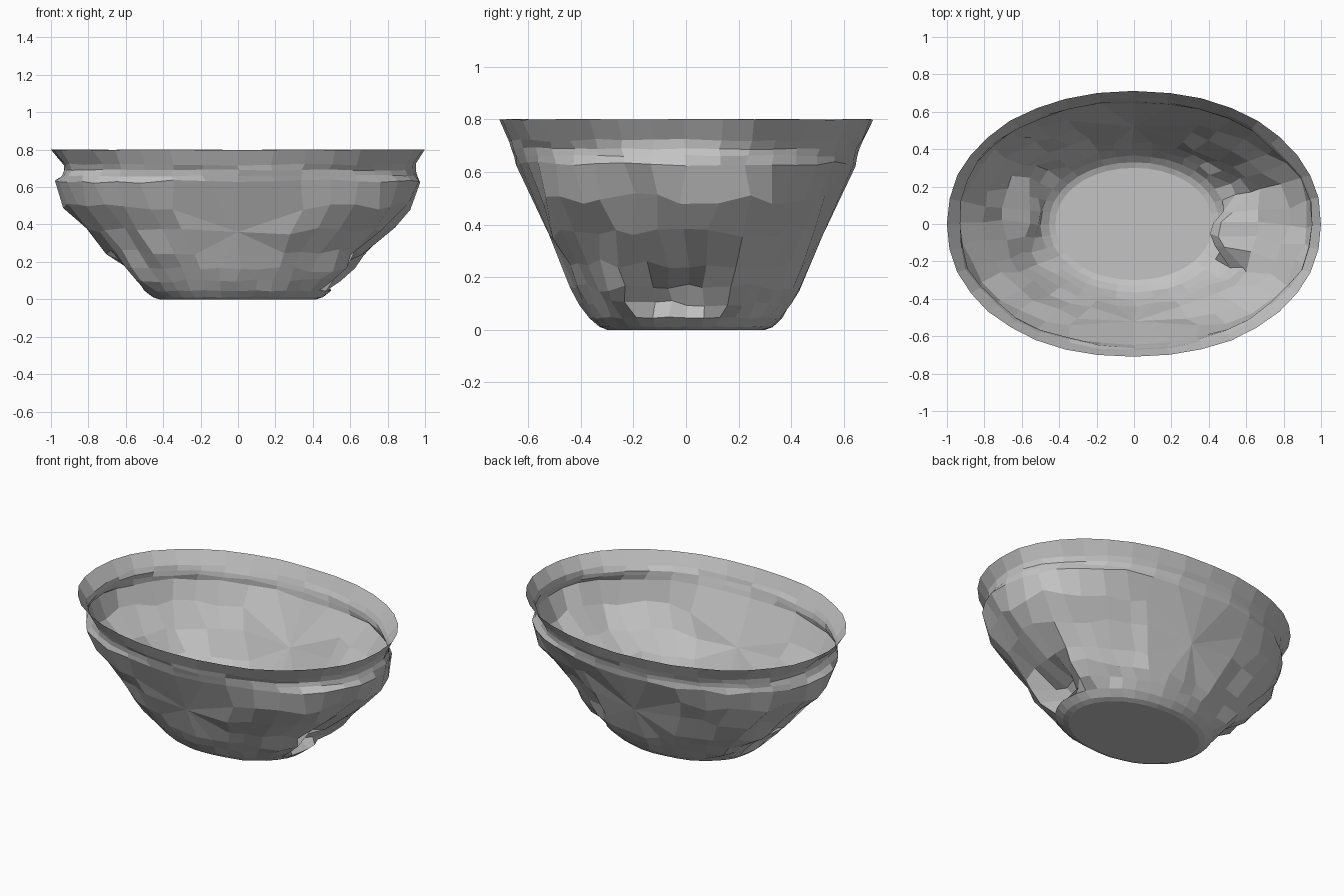
import bpy, bmesh, math, random
from mathutils import Vector

if "Cube" in bpy.data.objects:
    bpy.data.objects.remove(bpy.data.objects["Cube"], do_unlink=True)

random.seed(23)
SEG = 36

# Single flat stone colour
stone = bpy.data.materials.new("plain grey")
stone.use_nodes = True
grey = (0.55, 0.55, 0.55, 1)
stone.diffuse_color = grey
stone.node_tree.nodes["Principled BSDF"].inputs["Base Color"].default_value = grey

# Wall profile: height, half width, half depth, roughness
RINGS = [
    (0.0, 0.42, 0.30, 0), (0.012, 0.455, 0.33, 0.002), (0.045, 0.50, 0.365, 0.004),
    (0.10, 0.54, 0.40, 0.012), (0.16, 0.60, 0.435, 0.016), (0.25, 0.71, 0.475, 0.022),
    (0.37, 0.82, 0.53, 0.024), (0.50, 0.93, 0.595, 0.022), (0.63, 0.975, 0.645, 0.010),
    (0.66, 0.965, 0.652, 0.005), (0.69, 0.955, 0.662, 0.005), (0.72, 0.965, 0.677, 0.006),
    (0.80, 1.0, 0.71, 0.002),
]
KNOBS = (-33, 25, 143, 208)


def near(angle, centre, width):
    """Smooth 0..1 weight around a compass angle in degrees."""
    d = abs((angle - centre + 180) % 360 - 180)
    return max(0.0, 1 - (d / width) ** 2)


def wall_scale(angle, z):
    """Groove below the lip, folds in the wall, and knobs above the foot."""
    s = 1.0
    plain = any(near(angle, c, w) for c, w in ((90, 17), (270, 17), (10, 8)))
    if 0.65 < z < 0.73 and not plain:
        depth = 0.010 + 0.022 * sum(near(angle, c, 16) for c in (38, 180, 215, 322))
        s -= depth * (0.6 if z < 0.67 else 1.0)
    if 0.08 < z < 0.2:
        s -= 0.25 * near(angle, -6, 21)
        s -= 0.08 * near(angle, 174, 15)
        s += 0.10 * sum(near(angle, c, 13) for c in KNOBS)
    elif 0.2 < z < 0.55:
        s += 0.05 * near(angle, 140, 24) * (z < 0.4)
        s -= 0.04 * near(angle, 58, 22)
        s -= 0.05 * near(angle, -10, 28) * (z < 0.3)
    return s


# Faceted wall
bm = bmesh.new()
rows = []
for z, a, b, rough in RINGS:
    row = []
    power = 0.94 if z > 0.4 else 0.97
    for i in range(SEG):
        deg = i * 360 / SEG
        t = math.radians(deg + random.uniform(-1, 1) * rough * 110)
        s = wall_scale(deg, z) + random.uniform(-1, 1) * rough * 1.4
        x = a * s * math.copysign(abs(math.cos(t)) ** power, math.cos(t))
        y = b * s * math.copysign(abs(math.sin(t)) ** power, math.sin(t))
        row.append(bm.verts.new((x, y, z + random.uniform(-1, 1) * rough)))
    rows.append(row)
for low, high in zip(rows, rows[1:]):
    for i in range(SEG):
        j = (i + 1) % SEG
        bm.faces.new((low[i], low[j], high[j], high[i]))

# Flat foot
bm.faces.new(list(reversed(rows[0])))

# Front and back facet fans meeting at one point
for mid, sign in ((27, -1), (9, 1)):
    patch = [rows[r][mid + c] for r in (5, 6, 7) for c in (-1, 0, 1)]
    bmesh.ops.pointmerge(bm, verts=patch, merge_co=Vector((0, sign * 0.52, 0.36)))

bmesh.ops.dissolve_degenerate(bm, dist=0.0005, edges=bm.edges)
for f in bm.faces:
    f.smooth = False

mesh = bpy.data.meshes.new("bowl")
bm.to_mesh(mesh)
bm.free()
mesh.materials.append(stone)
bowl = bpy.data.objects.new("bowl", mesh)
bpy.context.scene.collection.objects.link(bowl)
